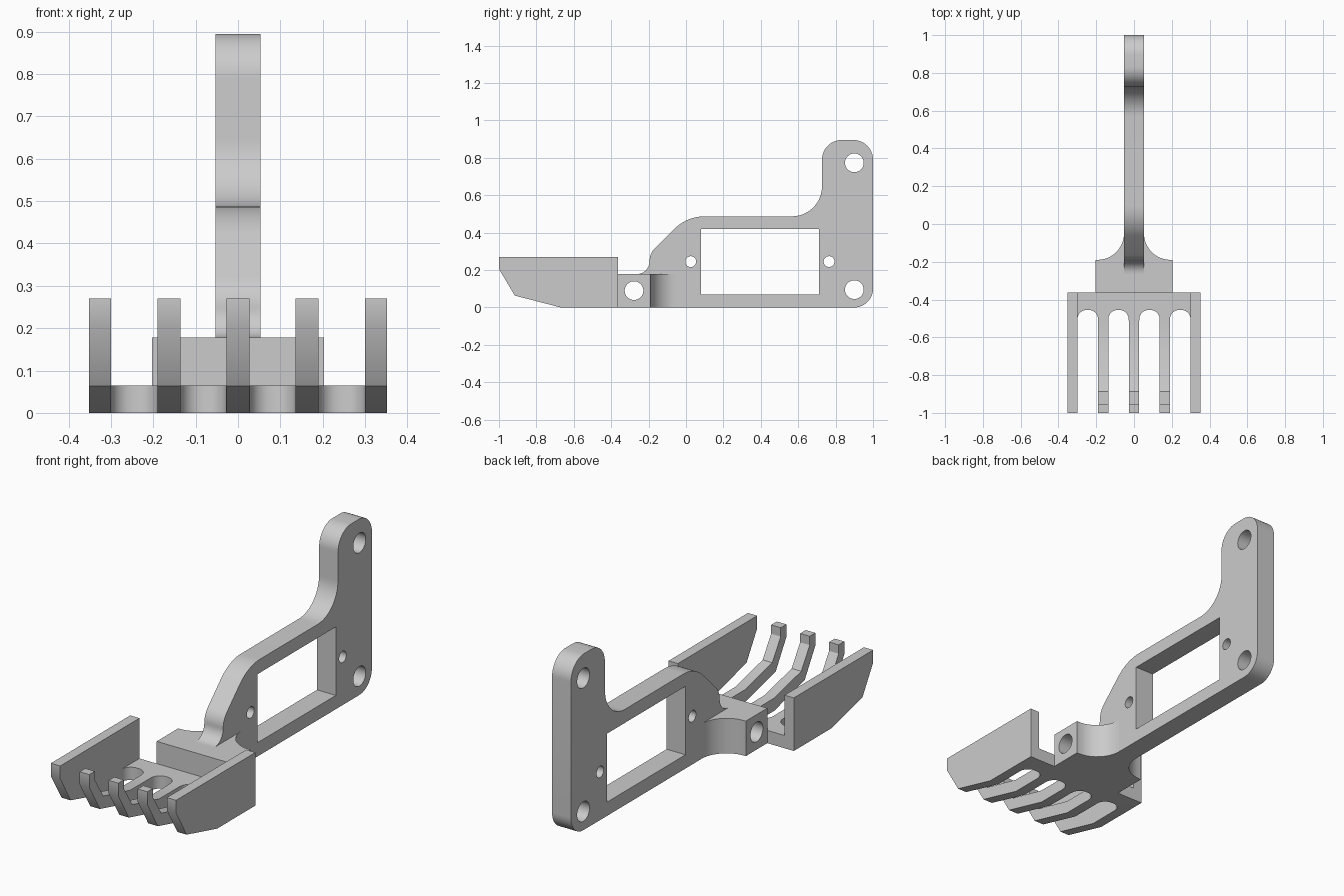
import bpy
from math import cos, sin, radians
from mathutils import Matrix

if "Cube" in bpy.data.objects:
    bpy.data.objects.remove(bpy.data.objects["Cube"])

grey = bpy.data.materials.new("plain_grey")
grey.use_nodes = True
colour = (0.6, 0.6, 0.6, 1)
grey.diffuse_color = colour
grey.node_tree.nodes["Principled BSDF"].inputs["Base Color"].default_value = colour

# Columns send a profile's (u, v, depth) to (y, z, x)
SIDE = Matrix(((0, 0, 1, 0), (1, 0, 0, 0), (0, 1, 0, 0), (0, 0, 0, 1)))
PLAN = Matrix.Identity(4)


def arc(u, v, r, start, end, steps=12):
    angles = [radians(start + (end - start) * i / steps) for i in range(steps + 1)]
    return [(u + r * cos(a), v + r * sin(a)) for a in angles]


def circle(u, v, r):
    return arc(u, v, r, 0, 360, 32)[:-1]


def rect(u0, u1, v0, v1):
    return [(u0, v0), (u1, v0), (u1, v1), (u0, v1)]


def prism(name, loops, lo, hi, frame):
    """Extrude an outline, with optional hole loops, between two depths."""
    curve = bpy.data.curves.new(name, "CURVE")
    curve.dimensions = "2D"
    curve.fill_mode = "BOTH"
    curve.extrude = (hi - lo) / 2
    for loop in loops:
        spline = curve.splines.new("POLY")
        spline.points.add(len(loop) - 1)
        for point, (u, v) in zip(spline.points, loop):
            point.co = (u, v, 0, 1)
        spline.use_cyclic_u = True
    obj = bpy.data.objects.new(name, curve)
    bpy.context.collection.objects.link(obj)
    bpy.ops.object.select_all(action="DESELECT")
    obj.select_set(True)
    bpy.context.view_layer.objects.active = obj
    bpy.ops.object.convert(target="MESH")
    obj = bpy.context.object
    obj.data.transform(frame @ Matrix.Translation((0, 0, (lo + hi) / 2)))
    bpy.ops.object.mode_set(mode="EDIT")
    bpy.ops.mesh.select_all(action="SELECT")
    bpy.ops.mesh.remove_doubles(threshold=0.0001)
    bpy.ops.mesh.normals_make_consistent(inside=False)
    bpy.ops.object.mode_set(mode="OBJECT")
    obj.data.materials.clear()
    obj.data.materials.append(grey)
    bpy.ops.object.shade_smooth_by_angle(angle=radians(32))
    return obj


ARM, BACK, FRONT, STEP = 0.053, -0.19, -0.363, 0.178
FLOOR, TOP, WALL = 0.065, 0.27, 0.30

# Upright arm with the rectangular window and bolt holes
arm = [(BACK, 0)] + arc(0.9, 0.1, 0.1, -90, 0)
arm += arc(0.895, 0.79, 0.105, 0, 90) + arc(0.832, 0.79, 0.105, 90, 180)
arm += arc(0.567, 0.647, 0.16, 0, -90)
arm += arc(0.1, 0.257, 0.23, 90, 135) + arc(-0.095, 0.247, 0.1, 135, 180)
arm += arc(-0.264, 0.247, 0.069, 0, -90) + [(BACK, STEP)]
holes = [rect(0.08, 0.71, 0.07, 0.418), circle(0.9, 0.773, 0.05),
         circle(0.9, 0.095, 0.05), circle(0.025, 0.245, 0.029),
         circle(0.765, 0.245, 0.029)]
prism("arm", [arm] + holes, -ARM, ARM, SIDE)

# Cross block with its pin hole
prism("cross_block", [rect(FRONT, BACK, 0, STEP), circle(-0.278, 0.09, 0.05)],
      -0.203, 0.203, SIDE)

# Concave gussets between arm and block
for name, s in (("left_gusset", 1), ("right_gusset", -1)):
    curve = [(ARM, BACK)] + arc(ARM + 0.14, BACK + 0.14, 0.14, 270, 180)[:]
    prism(name, [[(s * x, y) for x, y in curve]], 0, STEP, PLAN)

# Palm plate with rounded slot ends between the tines
SLOT_R, CORNER, END, TIP = 0.055, 0.05, -0.455, -0.51
palm = [(WALL, FRONT), (-WALL, FRONT)]
for x in (-0.245, -0.082, 0.082, 0.245):
    half = SLOT_R if abs(x) > 0.1 else 0.054
    palm += [(x - half, TIP)]
    palm += arc(x - half + CORNER, END - CORNER, CORNER, 180, 90, 8)
    palm += arc(x + half - CORNER, END - CORNER, CORNER, 90, 0, 8)
    palm += [(x + half, TIP)]
prism("palm_plate", [palm], 0, FLOOR, PLAN)

# Side walls and bent tines share the same underside
under = [(-1, TOP), (-1, 0.205), (-0.915, 0.063), (-0.67, 0)]
wall = under + [(FRONT, 0), (FRONT, TOP)]
prism("left_wall", [wall], WALL, 0.352, SIDE)
prism("right_wall", [wall], -0.352, -WALL, SIDE)
tine = under + [(TIP, 0), (TIP, FLOOR), (-0.67, FLOOR), (-0.887, 0.118),
                (-0.955, 0.225), (-0.955, TOP)]
for name, x in (("left_tine", 0.163), ("middle_tine", 0), ("right_tine", -0.163)):
    prism(name, [tine], x - 0.027, x + 0.027, SIDE)
